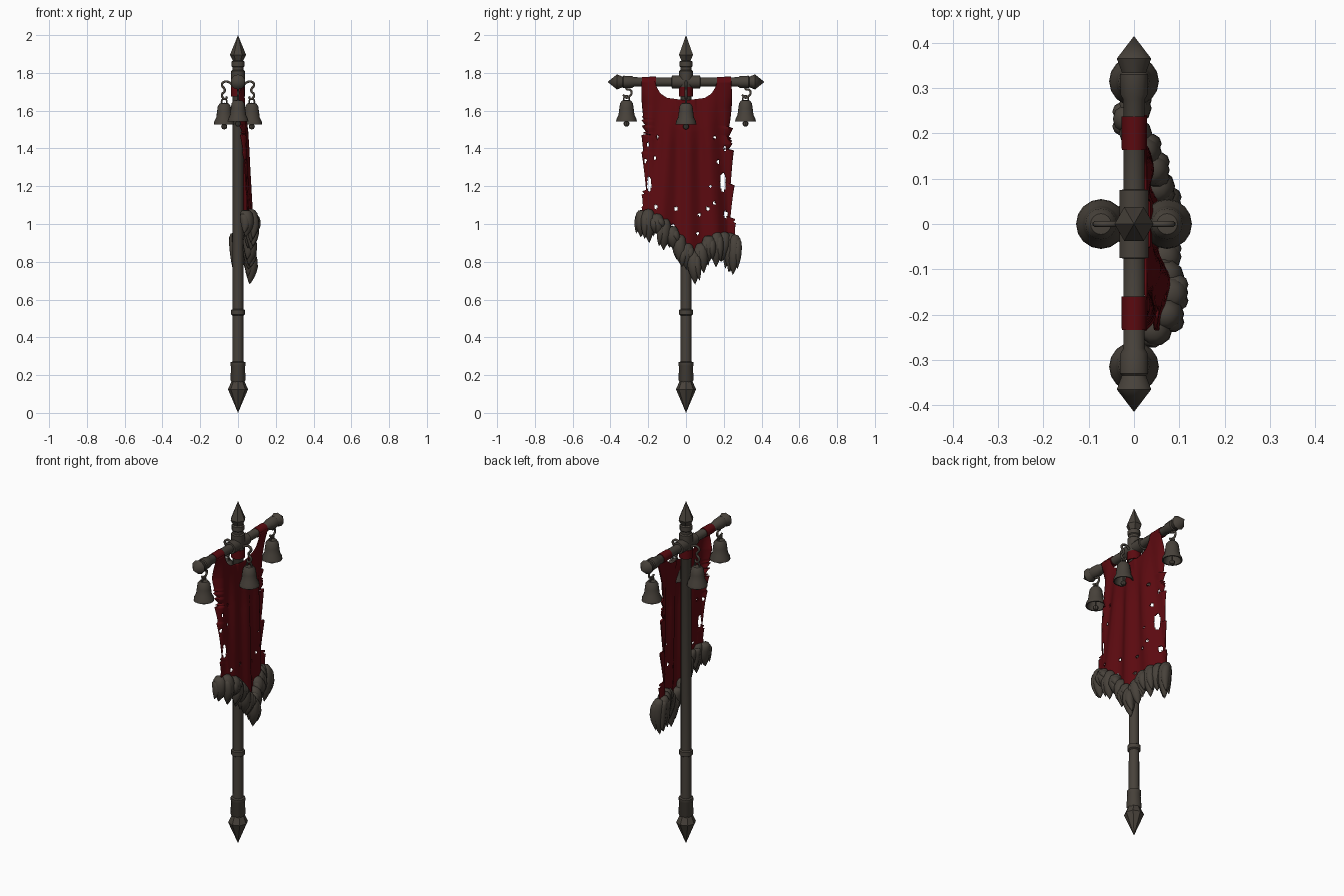
import bpy, bmesh, math, random
from mathutils import Matrix, Vector

if "Cube" in bpy.data.objects:
    bpy.data.objects.remove(bpy.data.objects["Cube"])

random.seed(4)


def material(name, rgb):
    m = bpy.data.materials.new(name)
    m.diffuse_color = (*rgb, 1)
    m.use_nodes = True
    m.node_tree.nodes["Principled BSDF"].inputs["Base Color"].default_value = m.diffuse_color
    return m


METAL = material("dark_grey", (0.064, 0.054, 0.043))
RED = material("deep_red", (0.105, 0.003, 0.005))


def finish(bm, name, mat, angle=40):
    bmesh.ops.recalc_face_normals(bm, faces=bm.faces)
    me = bpy.data.meshes.new(name)
    bm.to_mesh(me)
    bm.free()
    me.materials.append(mat)
    me.shade_smooth()
    me.set_sharp_from_angle(angle=math.radians(angle))
    ob = bpy.data.objects.new(name, me)
    bpy.context.collection.objects.link(ob)
    return ob


def lathe(bm, profile, sides, mat=Matrix(), turn=0.0):
    """Turn (radius, height) points around z, then place with a matrix."""
    rings = []
    for r, z in profile:
        if r < 1e-5:
            rings.append([bm.verts.new(mat @ Vector((0, 0, z)))])
        else:
            rings.append([bm.verts.new(mat @ Vector((
                r * math.cos(turn + math.tau * i / sides),
                r * math.sin(turn + math.tau * i / sides), z))) for i in range(sides)])
    for a, b in zip(rings, rings[1:]):
        for i in range(sides):
            j = (i + 1) % sides
            vs = [a[i % len(a)], a[j % len(a)], b[j % len(b)], b[i % len(b)]]
            vs = list(dict.fromkeys(vs))
            if len(vs) > 2:
                bm.faces.new(vs)


def tube(name, pts, radius):
    """Round wire through points."""
    cu = bpy.data.curves.new(name, 'CURVE')
    cu.dimensions = '3D'
    cu.bevel_depth, cu.bevel_resolution, cu.resolution_u = radius, 1, 4
    cu.use_fill_caps = True
    sp = cu.splines.new('BEZIER')
    sp.bezier_points.add(len(pts) - 1)
    for bp, p in zip(sp.bezier_points, pts):
        bp.co = p
        bp.handle_left_type = bp.handle_right_type = 'AUTO'
    cu.materials.append(METAL)
    ob = bpy.data.objects.new(name, cu)
    bpy.context.collection.objects.link(ob)
    bpy.ops.object.select_all(action='DESELECT')
    ob.select_set(True)
    bpy.context.view_layer.objects.active = ob
    bpy.ops.object.convert(target='MESH')


def interp(x, pts):
    if x <= pts[0][0]:
        return pts[0][1]
    for (a, p), (b, q) in zip(pts, pts[1:]):
        if x <= b:
            t = (x - a) / (b - a)
            return p + (q - p) * t
    return pts[-1][1]


# pole with collars
bm = bmesh.new()
lathe(bm, [(0, 0.13), (0.034, 0.13), (0.034, 0.165), (0.041, 0.175), (0.036, 0.245), (0.039, 0.25),
           (0.039, 0.268), (0.029, 0.272), (0.028, 0.515), (0.036, 0.52), (0.036, 0.545),
           (0.028, 0.55), (0.028, 1.67), (0.036, 1.685), (0.036, 1.81), (0.029, 1.815),
           (0.029, 1.83), (0.034, 1.835), (0.034, 1.86), (0.026, 1.865), (0, 1.865)], 12)
finish(bm, "pole", METAL)

# pointed ends of the pole
bm = bmesh.new()
lathe(bm, [(0, 0), (0.053, 0.125), (0.034, 0.168), (0, 0.168)], 8)
lathe(bm, [(0, 1.855), (0.025, 1.86), (0.043, 1.895), (0, 2.0)], 6)
finish(bm, "pole_spikes", METAL, 20)

# crossbar with pointed ends
half = [(0, 0.415), (0.040, 0.365), (0.028, 0.335), (0.033, 0.33), (0.031, 0.285),
        (0.025, 0.275), (0.024, 0.076), (0.034, 0.075)]
to_bar = Matrix.Translation((0, 0, 1.752)) @ Matrix.Rotation(-math.pi / 2, 4, 'X')
bm = bmesh.new()
lathe(bm, half + [(r, -z) for r, z in reversed(half)], 10, to_bar, math.pi / 10)
finish(bm, "crossbar", METAL)

# cloth loops round the bar and the pole
bm = bmesh.new()
for c in (-0.197, 0.2):
    lathe(bm, [(0.022, c - 0.037), (0.027, c - 0.037), (0.028, c + 0.037), (0.022, c + 0.037)], 12, to_bar)
lathe(bm, [(0.025, 1.675), (0.038, 1.675), (0.038, 1.725), (0.025, 1.725)], 12)
finish(bm, "cloth_loops", RED)

# bells with hooks
bell = [(0, 0), (0.023, -0.003), (0.034, -0.018), (0.038, -0.045), (0.042, -0.078), (0.053, -0.1),
        (0.055, -0.115), (0.048, -0.115), (0.035, -0.06), (0.022, -0.02), (0, -0.018)]
clapper = [(0, -0.02), (0.005, -0.02), (0.005, -0.113), (0.014, -0.118), (0.016, -0.127), (0.011, -0.138), (0, -0.142)]
for i, (x, y, top) in enumerate([(0, -0.315, 1.657), (0, 0.315, 1.657), (0.073, 0, 1.642), (-0.073, 0, 1.642)]):
    bm = bmesh.new()
    place = Matrix.Translation((x, y, top))
    lathe(bm, bell, 16, place)
    lathe(bm, clapper, 8, place)
    finish(bm, f"bell_{i + 1}", METAL)
    s = 1 if x >= 0 else -1
    d = Vector((s, 0, 0)) if x else Vector((0, 1, 0))
    e = Vector((x, y, top))
    # loop on the bell
    tube(f"bell_loop_{i + 1}", [e + d * a + Vector((0, 0, b)) for a, b in
         [(-0.014, -0.005), (-0.012, 0.014), (0, 0.022), (0.012, 0.014), (0.014, -0.005)]], 0.005)
    # hook holding the bell
    if x:
        pts = [(0.03, 1.735), (0.05, 1.752), (0.078, 1.75), (0.085, 1.735), (0.07, 1.712),
               (0.072, 1.7), (0.084, 1.688), (0.08, 1.668), (0.066, 1.662), (0.058, 1.675)]
        tube(f"hook_{i + 1}", [(s * a, 0, b) for a, b in pts], 0.007)
    else:
        pts = [(0, 1.735), (0, 1.715), (0.02, 1.71), (0.027, 1.693), (0.014, 1.675), (0, 1.668), (-0.018, 1.685)]
        tube(f"hook_{i + 1}", [(0, y + a, b) for a, b in pts], 0.0065)

# torn banner
TOP = [(-0.165, 1.755), (-0.155, 1.722), (-0.135, 1.69), (-0.1, 1.667), (0, 1.655),
       (0.1, 1.667), (0.135, 1.69), (0.155, 1.722), (0.165, 1.755)]
BOT = [(-0.24, 1.03), (-0.12, 0.98), (-0.03, 0.87), (0.035, 0.80), (0.09, 0.86), (0.16, 0.90), (0.27, 0.87)]
XB = [(-0.25, 0.05), (-0.18, 0.08), (-0.1, 0.066), (0, 0.06), (0.1, 0.042), (0.17, 0.02), (0.22, -0.005), (0.28, -0.005)]
# hole centre y, z and half sizes
HOLES = [(-0.215, 1.335, .006, .012), (-0.165, 1.35, .007, .009), (0.15, 1.46, .008, .009),
         (0.17, 1.33, .008, .011), (0.195, 1.22, .016, .05), (-0.195, 1.21, .012, .042),
         (-0.16, 1.09, .008, .01), (-0.055, 1.08, .01, .012), (0.115, 1.08, .008, .012),
         (0.07, 1.05, .007, .009), (0.15, 1.11, .008, .009), (-0.07, 0.99, .009, .01),
         (0.21, 1.05, .012, .018), (-0.15, 1.46, .005, .008), (0.06, 0.95, .01, .008),
         (0.13, 1.2, .006, .008), (-0.2, 1.42, .006, .014), (0.205, 1.4, .006, .018)]
NU, NV = 84, 120
# uneven tear positions and depths down each side
cuts = [sorted([0.1, 1.01] + [random.uniform(0.2, 0.98) for _ in range(10)]) for _ in range(2)]
depths = [[random.uniform(0.008, 0.034) for _ in range(12)] for _ in range(2)]


def tear(side, v):
    for k, (a, b) in enumerate(zip(cuts[side], cuts[side][1:])):
        if a <= v < b:
            strength = max(0, min(1, v * 2.5, (1 - v) * 6))
            return strength * depths[side][k] * ((v - a) / (b - a)) ** 0.8
    return 0


def cloth_point(u, v):
    y0 = -0.235 + (0.475 + 0.03 * v) * u
    y = y0 + tear(0, v) * (1 - u) ** 8 - tear(1, v) * u ** 8
    zt, zb = interp(y0, TOP), interp(y0, BOT)
    z = zt + (zb - zt) * v
    x = 0.026 + (interp(y, XB) - 0.026) * v ** 0.8
    x += 0.010 * math.sin(y * (62 - 18 * v) + 0.8) * min(1, v * 3)
    x += 0.014 * math.exp(-(y / 0.1) ** 2) * min(1, v * 5) * (1 - v)
    # side edges curl back
    x -= 0.04 * abs(2 * u - 1) ** 7 * min(1, v * 6) * (1 - v ** 2)
    if abs(y) < 0.05:
        x = max(x, 0.034)
    return Vector((x, y, z))


bm = bmesh.new()
grid = [[bm.verts.new(cloth_point(i / NU, j / NV)) for i in range(NU + 1)] for j in range(NV + 1)]
for j in range(NV):
    for i in range(NU):
        q = [grid[j][i], grid[j][i + 1], grid[j + 1][i + 1], grid[j + 1][i]]
        c = sum((p.co for p in q), Vector()) / 4
        if not any(((c.y - a) / w) ** 2 + ((c.z - b) / h) ** 2 < 1 for a, b, w, h in HOLES):
            bm.faces.new(q)
bmesh.ops.delete(bm, geom=[v for v in bm.verts if not v.link_faces], context='VERTS')
banner = finish(bm, "banner", RED, 60)
mod = banner.modifiers.new("thickness", 'SOLIDIFY')
mod.thickness, mod.offset = 0.005, 0

# fur trim: tapered tufts along the lower edge (y, top z, tip z, x)
TUFTS = [(-0.232, 1.075, .93, .04), (-0.2, 1.08, .90, .066), (-0.155, 1.055, .93, .075), (-0.115, 1.03, .86, .066),
         (-0.075, 0.99, .86, .06), (-0.035, .945, .78, .056), (0.005, .90, .76, .054), (0.04, .86, .68, .06),
         (0.08, .90, .74, .046), (0.12, .94, .79, .034), (0.16, .96, .77, .016), (0.2, .96, .80, -.004),
         (0.232, .955, .745, -.018), (0.258, .945, .73, -.006)]


def tuft(bm, y, zt, zb, x, wy, wx, lean):
    shape = [(0, 0), (.6, .03), (.9, .12), (1, .28), (.97, .48), (.78, .66), (.5, .81), (.24, .92), (0, 1)]
    start = len(bm.verts)
    lathe(bm, shape, 10)
    bm.verts.ensure_lookup_table()
    for v in bm.verts[start:]:
        t = v.co.z
        v.co = Vector((x + v.co.x * wx + 0.01 * math.sin(t * 3), y + v.co.y * wy + lean * t * t,
                       zt + (zb - zt) * t))


bm = bmesh.new()
for y, zt, zb, x in TUFTS:
    lean = random.uniform(-0.012, 0.016)
    tuft(bm, y, zt, zb, x, 0.036, 0.036, lean)
    # small locks beside the main tuft
    for s in (-1, 1):
        tuft(bm, y + s * 0.016, zt - 0.02, zb + random.uniform(0.01, 0.045),
             x + random.choice((-1, 1)) * 0.01, 0.023, 0.026, lean + s * 0.008)
finish(bm, "fur_trim", METAL, 60)
